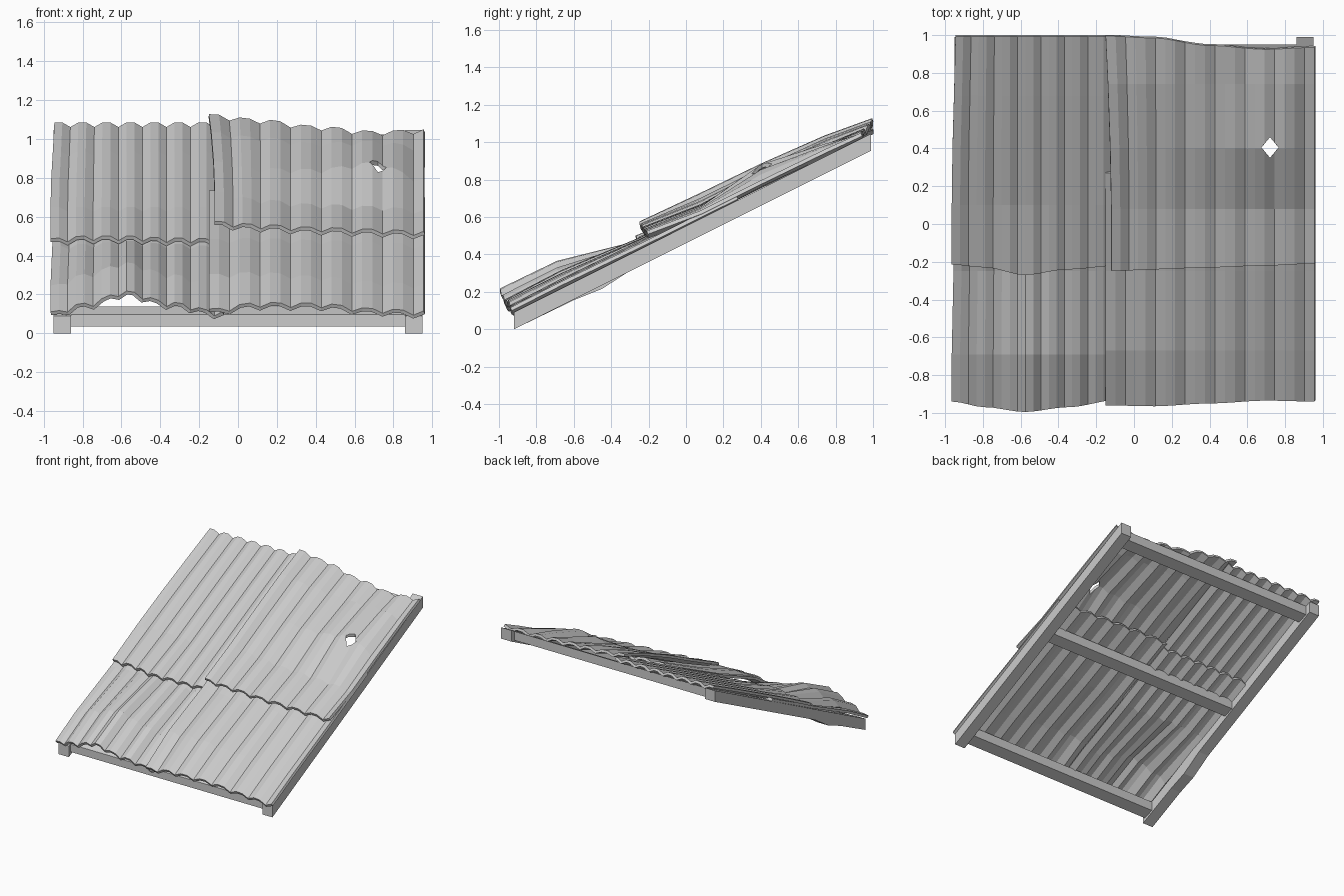
import bpy, bmesh
from math import floor

if "Cube" in bpy.data.objects:
    bpy.data.objects.remove(bpy.data.objects["Cube"])

PITCH = 0.5                        # roof slope, rise over run


def plane(y):                      # top of the timber frame
    return 0.55 + PITCH * y


def new_object(name, bm):
    bmesh.ops.recalc_face_normals(bm, faces=bm.faces)
    me = bpy.data.meshes.new(name)
    bm.to_mesh(me)
    bm.free()
    ob = bpy.data.objects.new(name, me)
    bpy.context.collection.objects.link(ob)
    return ob


def beam(name, x0, x1, profile):
    """Extrude a (y, z) side profile from x0 to x1."""
    bm = bmesh.new()
    face = bm.faces.new([bm.verts.new((x0, y, z)) for y, z in profile])
    ext = bmesh.ops.extrude_face_region(bm, geom=[face])["geom"]
    verts = [v for v in ext if isinstance(v, bmesh.types.BMVert)]
    bmesh.ops.translate(bm, vec=(x1 - x0, 0, 0), verts=verts)
    return new_object(name, bm)


def lerp(cols, vals, x):
    if not isinstance(vals, (list, tuple)):
        return vals
    for i in range(len(cols) - 1):
        if x <= cols[i + 1] or i == len(cols) - 2:
            t = min(max((x - cols[i]) / (cols[i + 1] - cols[i]), 0), 1)
            t = t * t * (3 - 2 * t)
            return vals[i] + (vals[i + 1] - vals[i]) * t


def sheet(name, cols, waves, rows, lean=0.0, amp=0.013):
    """Dented corrugated sheet; rows = (y, height above frame) at cols."""
    bm = bmesh.new()
    n = waves * 3
    x0, x1 = cols[0], cols[-1]
    grid = []
    for r, (ys, hs) in enumerate(rows):
        t = 1 - r / (len(rows) - 1)
        line = []
        for i in range(n + 1):
            x = x0 + (x1 - x0) * i / n
            wave = -amp if i % 3 == 2 else amp * 0.8
            y = lerp(cols, ys, x)
            z = plane(y) + lerp(cols, hs, x) + wave
            fade = max(0, 1 - (x - x0) / 0.3)
            line.append(bm.verts.new((x + lean * min(1, t * 1.6) * fade, y, z)))
        grid.append(line)
    for a, b in zip(grid, grid[1:]):
        for i in range(n):
            bm.faces.new((a[i], a[i + 1], b[i + 1], b[i]))
    ob = new_object(name, bm)
    if ob.data.polygons[0].normal.z < 0:
        ob.data.flip_normals()
    mod = ob.modifiers.new("thickness", 'SOLIDIFY')
    mod.thickness = 0.02
    mod.offset = -1
    return ob


# Timber frame: side rafters
ends = [(0.99, 0.955), (0.99, 1.045), (-0.92, 0.09)]
beam("right_rafter", 0.86, 0.95, [(-0.92, 0.0)] + ends)
beam("left_rafter", -0.95, -0.86,
     [(-0.92, 0.0), (-0.6, 0.155), (-0.45, 0.215), (-0.28, 0.325)] + ends)

# Cross purlins
for name, y in (("front_purlin", -0.90), ("middle_purlin", 0.02), ("back_purlin", 0.87)):
    a, b = y, y + 0.08
    beam(name, -0.87, 0.87, [(a, plane(a) - 0.065), (b, plane(b) - 0.075),
                             (b, plane(b) - 0.003), (a, plane(a) - 0.003)])

# Left sheets
L = (-0.945, -0.78, -0.58, -0.35, -0.08)
sheet("lower_left_sheet", L, 7, [
    ((-0.94, -0.97, -0.995, -0.97, -0.93), (0.02, 0.08, 0.155, 0.085, 0.015)),
    (-0.69, (0.03, 0.09, 0.15, 0.09, 0.025)),
    (-0.25, (0.015, 0.025, 0.04, 0.025, 0.012)),
    (0.25, 0.012)], lean=-0.02)
sheet("upper_left_sheet", L, 7, [
    ((-0.215, -0.23, -0.27, -0.24, -0.22), (0.035, 0.055, 0.075, 0.05, 0.035)),
    (0.1, 0.04), (0.4, 0.038), (0.68, 0.035),
    (0.993, 0.028)], lean=-0.02)

# Right sheets
R = (-0.15, 0.1, 0.4, 0.7, 0.955)
sheet("lower_right_sheet", R, 7, [
    ((-0.96, -0.965, -0.95, -0.935, -0.94), (0.045, 0.08, 0.07, 0.035, 0.025)),
    (-0.67, (0.08, 0.09, 0.07, 0.04, 0.028)),
    (-0.25, (0.05, 0.055, 0.045, 0.035, 0.02)),
    (0.27, (0.04, 0.04, 0.03, 0.02, 0.018))])
upper = sheet("upper_right_sheet", R, 7, [
    ((-0.25, -0.24, -0.23, -0.22, -0.21), (0.14, 0.12, 0.1, 0.085, 0.07)),
    (0.08, (0.13, 0.09, 0.065, 0.055, 0.035)),
    (0.4, (0.125, 0.09, 0.085, 0.12, 0.035)),
    (0.74, (0.105, 0.08, 0.05, 0.06, 0.03)),
    ((0.995, 0.985, 0.945, 0.925, 0.935), (0.07, 0.05, 0.035, 0.018, 0.022))],
    lean=0.03)

# Rust hole punched through the upper right sheet
bpy.ops.mesh.primitive_cylinder_add(vertices=4, radius=0.05, depth=0.8,
                                    location=(0.72, 0.405, 0.85))
cutter = bpy.context.object
cutter.name = "hole_cutter"
cutter.hide_render = True
cutter.scale = (0.9, 1.1, 1)
cut = upper.modifiers.new("hole", 'BOOLEAN')
cut.operation = 'DIFFERENCE'
cut.solver = 'EXACT'
cut.object = cutter
bpy.context.view_layer.objects.active = upper
for m in ("thickness", "hole"):
    bpy.ops.object.modifier_apply(modifier=m)
bpy.data.objects.remove(cutter)
